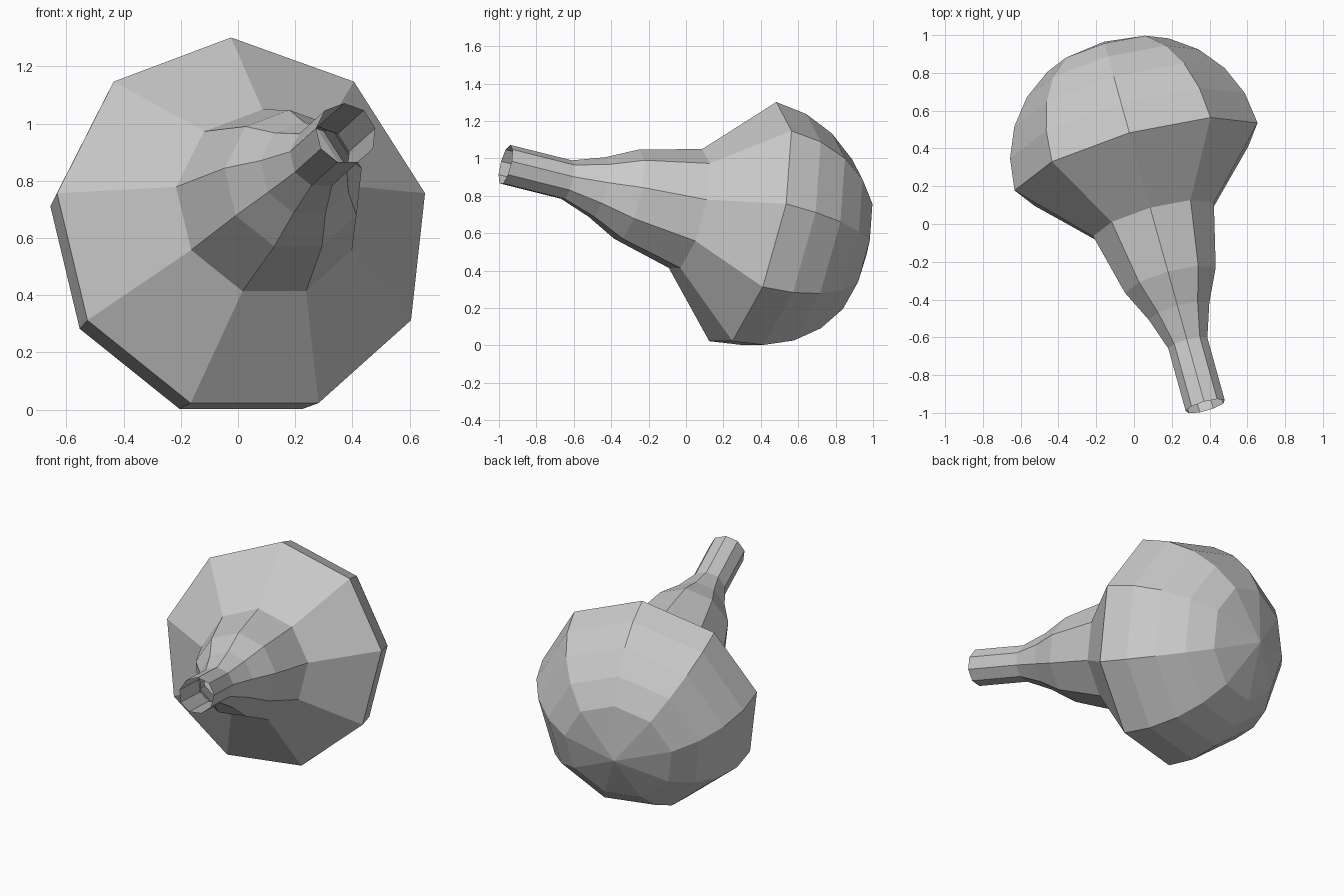
import bpy, bmesh, math
from mathutils import Vector

if "Cube" in bpy.data.objects:
    bpy.data.objects.remove(bpy.data.objects["Cube"])

SIDES = 9
R = 0.678                                   # bulb radius
centre = Vector((0.018, 0.33, 0.642))       # centre of the widest ring
axis = Vector((-0.278, 1.0, -0.25)).normalized()   # neck -> rounded end
up = (Vector((0, 0, 1)) - axis * axis.z).normalized()
side = up.cross(axis).normalized()

# profile: (distance along axis, radius), open neck to widest ring
profile = [(-1.382, 0.109), (-1.03, 0.109), (-0.853, 0.169),
           (-0.681, 0.253), (-0.341, 0.337)]
# rounded end in 15 degree steps
profile += [(R * math.sin(math.radians(a)), R * math.cos(math.radians(a)))
            for a in (0, 15, 30, 45, 60)]

bm = bmesh.new()
rings = []
for t, r in profile:
    ring = []
    for i in range(SIDES):
        a = 2 * math.pi * i / SIDES
        ring.append(bm.verts.new(centre + axis * t
                                 + (up * math.cos(a) + side * math.sin(a)) * r))
    rings.append(ring)

# skin between the rings
for lo, hi in zip(rings, rings[1:]):
    for i in range(SIDES):
        j = (i + 1) % SIDES
        bm.faces.new((lo[i], lo[j], hi[j], hi[i]))

# fan closing the rounded end
pole = bm.verts.new(centre + axis * R)
for i in range(SIDES):
    bm.faces.new((rings[-1][i], rings[-1][(i + 1) % SIDES], pole))

bmesh.ops.recalc_face_normals(bm, faces=bm.faces)
# an open shell: make sure the faces point outwards
bm.normal_update()
f = max(bm.faces, key=lambda f: f.calc_center_median().y)
if f.normal.y < 0:
    bmesh.ops.reverse_faces(bm, faces=bm.faces)

mesh = bpy.data.meshes.new("gourd_bulb")
bm.to_mesh(mesh)
bm.free()
bpy.context.collection.objects.link(bpy.data.objects.new("gourd_bulb", mesh))
